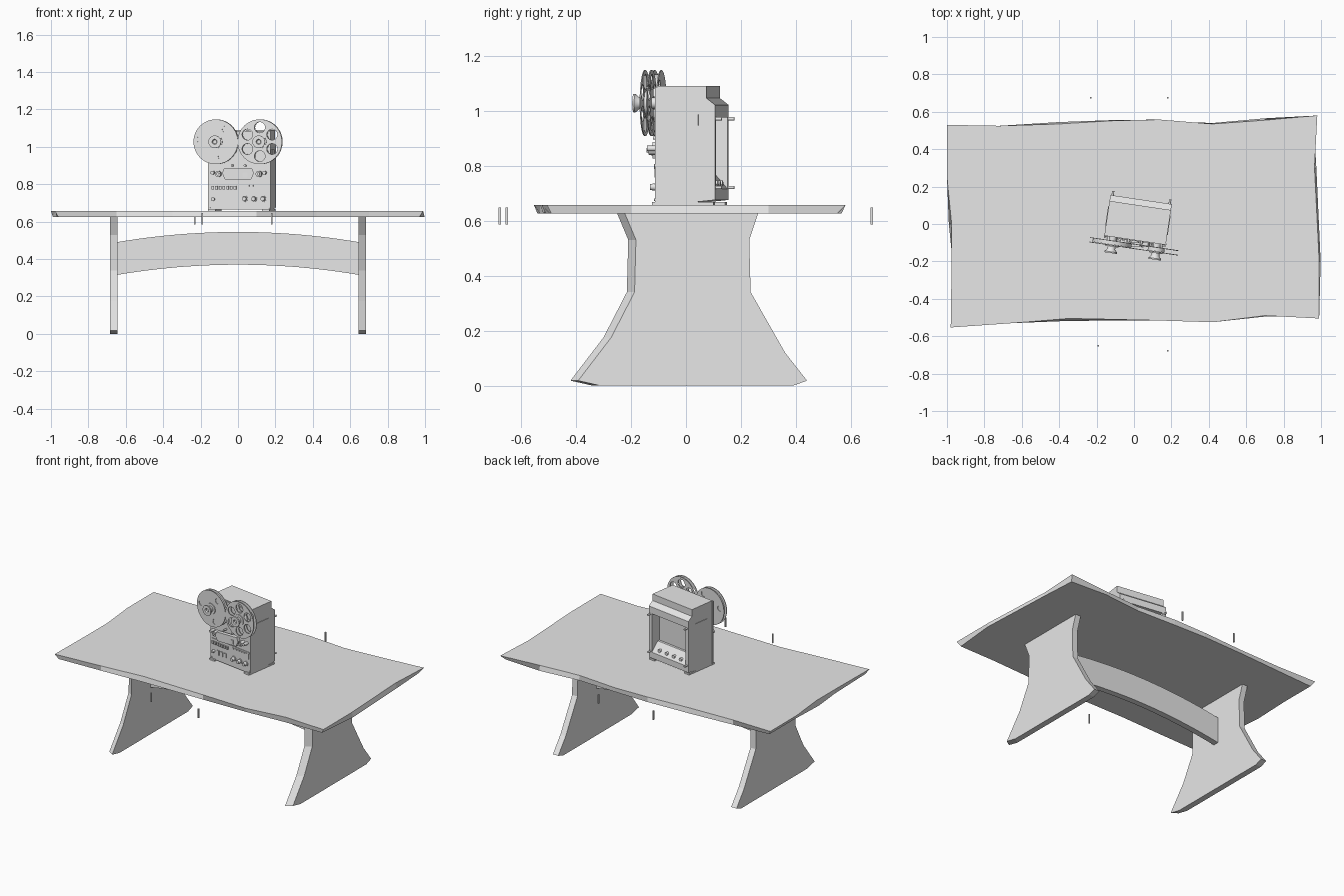
import bpy, bmesh, math
from mathutils import Matrix, Vector

cube = bpy.data.objects.get("Cube")
if cube:
    bpy.data.objects.remove(cube)

grey = bpy.data.materials.new("plain_grey")
grey.use_nodes = True
grey.diffuse_color = (0.8, 0.8, 0.8, 1)
grey.node_tree.nodes["Principled BSDF"].inputs["Base Color"].default_value = (0.8, 0.8, 0.8, 1)

# The tape machine stands slightly turned on the table
TURN = Matrix.Translation((0.02, 0.01, 0)) @ Matrix.Rotation(math.radians(-8.5), 4, 'Z')
WORLD = Matrix.Identity(4)


def finish(name, bm, frame=WORLD):
    bmesh.ops.recalc_face_normals(bm, faces=bm.faces)
    mesh = bpy.data.meshes.new(name)
    bm.to_mesh(mesh)
    bm.free()
    mesh.materials.append(grey)
    obj = bpy.data.objects.new(name, mesh)
    bpy.context.collection.objects.link(obj)
    obj.matrix_world = frame
    return obj


def loft(name, rings, frame=WORLD):
    """Skin a series of closed rings and cap both ends."""
    bm = bmesh.new()
    rows = [[bm.verts.new(p) for p in ring] for ring in rings]
    n = len(rows[0])
    for a, b in zip(rows, rows[1:]):
        for i in range(n):
            j = (i + 1) % n
            bm.faces.new((a[i], a[j], b[j], b[i]))
    bm.faces.new(rows[0])
    bm.faces.new(rows[-1])
    return finish(name, bm, frame)


def box(name, x, y, z, frame=TURN):
    return loft(name, [[(x[0], y[0], h), (x[1], y[0], h), (x[1], y[1], h), (x[0], y[1], h)]
                       for h in z], frame)


def side_prism(name, x, profile, frame=TURN):
    return loft(name, [[(k, y, z) for y, z in profile] for k in x], frame)


def turned(name, x, z, steps, sides=24):
    """Round part along y; steps are (y, radius)."""
    obj = loft(name, [[(x + r * math.cos(math.tau * i / sides), y,
                        z + r * math.sin(math.tau * i / sides)) for i in range(sides)]
                      for y, r in steps], TURN)
    for p in obj.data.polygons:
        p.use_smooth = len(p.vertices) == 4
    obj.data.set_sharp_from_angle(angle=math.radians(35))
    return obj


def flange(name, x, y, z, radius, holes):
    """Flat disc with round openings, from a filled curve."""
    curve = bpy.data.curves.new(name, 'CURVE')
    curve.dimensions = '2D'
    curve.fill_mode = 'BOTH'
    curve.extrude = 0.002
    for cx, cy, r, n in [(0, 0, radius, 48)] + [(a, b, c, 16) for a, b, c in holes]:
        s = curve.splines.new('POLY')
        s.points.add(n - 1)
        for i, p in enumerate(s.points):
            t = math.tau * i / n
            p.co = (cx + r * math.cos(t), cy + r * math.sin(t), 0, 1)
        s.use_cyclic_u = True
    curve.materials.append(grey)
    obj = bpy.data.objects.new(name, curve)
    bpy.context.collection.objects.link(obj)
    obj.matrix_world = TURN @ Matrix.Translation((x, y, z)) @ Matrix.Rotation(math.pi / 2, 4, 'X')


# Table top with an uneven natural edge
upper = [(-1, .53), (-.72, .525), (-.4, .535), (-.1, .553), (.14, .558), (.42, .535),
         (.7, .555), (.98, .58), (.965, .3), (.99, -.2), (.99, -.505), (.7, -.49),
         (.42, -.525), (.1, -.515), (-.35, -.505), (-.65, -.53), (-.98, -.553),
         (-.975, -.2), (-.975, 0), (-1, .25)]
lower = [(-.98, .51), (-.72, .525), (-.4, .545), (-.1, .556), (.14, .55), (.42, .54),
         (.7, .565), (.96, .55), (.975, .3), (.998, -.2), (.97, -.49), (.7, -.495),
         (.42, -.51), (.1, -.515), (-.35, -.518), (-.65, -.53), (-.96, -.54),
         (-.97, -.2), (-.99, 0), (-.98, .25)]
loft("table_top", [[(x, y, .625) for x, y in lower], [(x, y, .657) for x, y in upper]])

# Flared slab legs with a slanted front edge
front_edge = [(-.25, .625), (-.21, .53), (-.215, .34), (-.3, .175), (-.42, .018), (-.34, 0)]
back_edge = [(.39, 0), (.44, .018), (.36, .12), (.235, .34), (.23, .53), (.262, .625)]
for side, name in ((1, "left_leg"), (-1, "right_leg")):
    inner = [(side * .645, y, z) for y, z in front_edge + back_edge]
    outer = [(side * .685, y + .028, z) for y, z in front_edge] + \
            [(side * .685, y, z) for y, z in back_edge]
    loft(name, [inner, outer])

# Arched stretcher between the legs
arch = [(-.65 + 1.3 * i / 24, .055 * (1 - (i / 12 - 1) ** 2)) for i in range(25)]
loft("stretcher", [[(x, y, .315 + h) for x, h in arch] +
                   [(x, y, .49 + h) for x, h in reversed(arch)] for y in (-.01, .03)])

# Small loose pegs around the table
for x, y in ((-.23, .675), (.18, .675), (-.19, -.652), (.18, -.677)):
    box("peg", (x - .004, x + .004), (y - .004, y + .004), (.585, .647), WORLD)

# Machine cabinet
W = .166
box("cabinet", (-W, W), (-.09, .055), (.668, 1.09))
box("front_panel", (-W - .003, W + .003), (-.098, -.09), (.664, 1.085))
side_prism("back_hood", (-W, W), [(.055, 1.09), (.09, 1.09), (.09, 1.045), (.122, 1.02),
                                  (.122, .975), (.055, .975)])
side_prism("connector_shelf", (-W, W), [(.055, .668), (.122, .675), (.122, .715), (.07, .775),
                                        (.055, .775)])
for s in (-1, 1):
    x = sorted((s * W, s * (W - .025)))
    side_prism("back_frame_side", x, [(.055, .7), (.122, .7), (.122, 1), (.055, 1)])
    box("side_handle_plate", sorted((s * W, s * (W + .003))), (-.045, .06), (.945, .985))
    box("foot_rail", sorted((s * W, s * (W - .04))), (-.11, .115), (.657, .668))
    for z in (.72, .97):
        turned("back_peg", s * (W - .012), z, [(.12, .006), (.145, .006)], 12)
for i in range(4):
    turned("connector", -.09 + .06 * i, .735, [(.08, .011), (.112, .011)], 12)

# Reels: a nearly full supply reel and an open take-up reel
RZ, RR = 1.027, .12


def ring_of(count, distance, radius, start=0.0):
    return [(distance * math.cos(start + math.tau * i / count),
             distance * math.sin(start + math.tau * i / count), radius) for i in range(count)]


for x, name, pack in ((-.119, "supply", .105), (.119, "takeup", .045)):
    openings = ring_of(6, .077, .029, math.pi / 6) if x > 0 else ring_of(3, .085, .018, .9)
    for y in (-.119, -.143):
        flange(name + "_reel_flange", x, y, RZ, RR, openings)
    turned(name + "_tape", x, RZ, [(-.14, pack), (-.121, pack)], 40)
    turned(name + "_spindle", x, RZ, [(-.12, .02), (-.09, .02)])
    turned(name + "_hub", x, RZ, [(-.143, .036), (-.15, .036), (-.15, .02), (-.165, .022),
                                  (-.178, .034), (-.185, .034), (-.185, .014), (-.178, .01)])

# Tape head housing with window and rollers
housing = [(-.085, .86), (-.07, .825), (.07, .825), (.085, .86), (.075, .885), (-.075, .885)]
loft("head_housing", [[(x, y, z) for x, z in housing] for y in (-.098, -.122)])
box("head_window", (-.05, .05), (-.13, -.122), (.835, .862))
for s in (-1, 1):
    turned("tape_roller", s * .11, .855, [(-.098, .016), (-.13, .016), (-.13, .008), (-.138, .008)])
    turned("tape_guide", s * .14, .862, [(-.098, .01), (-.132, .01)], 16)
    turned("capstan", s * .035, .9, [(-.098, .006), (-.125, .006)], 12)

# Control panel: buttons, meters, knobs and sockets
box("control_strip", (-.155, .155), (-.102, -.098), (.757, .805))
for i in range(7):
    box("transport_button", (-.147 + .02 * i, -.134 + .02 * i), (-.112, -.102), (.772, .79))
for i in range(6):
    box("switch", (.02 + .022 * i, .034 + .022 * i), (-.106, -.102), (.788, .796))
for i in range(3):
    turned("level_knob", .03 + .05 * i, .722, [(-.098, .017), (-.104, .017), (-.104, .013),
                                               (-.122, .011)])
    box("meter_slot", (-.11 + .03 * i, -.094 + .03 * i), (-.104, -.098), (.705, .735))
turned("socket", -.14, .72, [(-.098, .01), (-.115, .01)], 16)
for s in (-1, 1):
    for z in (.675, .8):
        turned("panel_screw", s * .16, z, [(-.098, .005), (-.103, .005)], 10)
